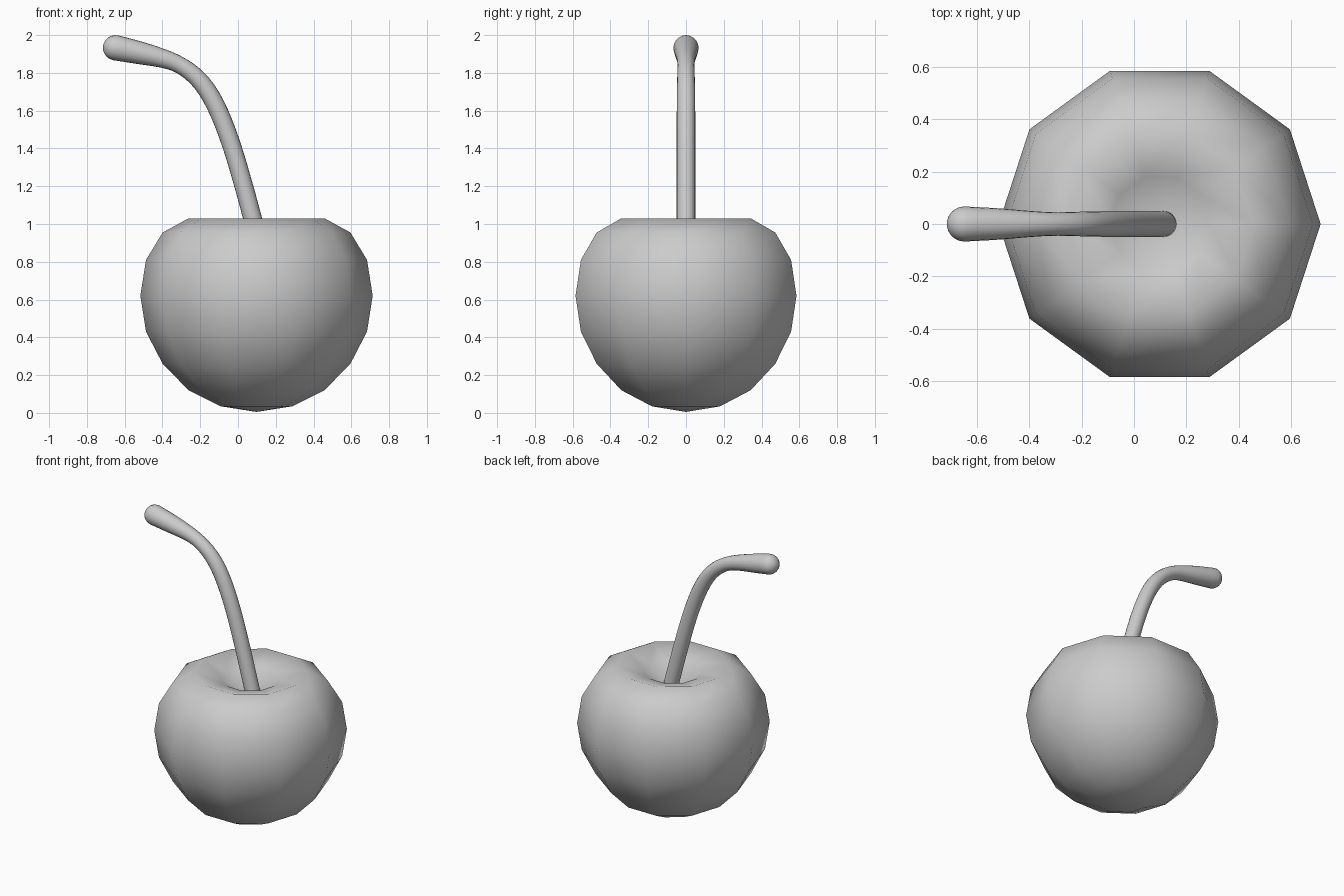
import bpy, bmesh
from math import cos, sin, pi, sqrt
from mathutils import Vector

if "Cube" in bpy.data.objects:
    bpy.data.objects.remove(bpy.data.objects["Cube"])


def skin(name, rings, start, end, location=(0, 0, 0)):
    """Join rings of points into a closed smooth body with a pole at both ends."""
    bm = bmesh.new()
    loops = [[bm.verts.new(p) for p in ring] for ring in rings]
    n = len(loops[0])
    for a, b in zip(loops, loops[1:]):
        for i in range(n):
            j = (i + 1) % n
            bm.faces.new((a[i], a[j], b[j], b[i]))
    for loop, pole in ((loops[0], start), (loops[-1], end)):
        tip = bm.verts.new(pole)
        for i in range(n):
            bm.faces.new((loop[i], loop[(i + 1) % n], tip))
    bmesh.ops.recalc_face_normals(bm, faces=bm.faces)
    for f in bm.faces:
        f.smooth = True
    mesh = bpy.data.meshes.new(name)
    bm.to_mesh(mesh)
    bm.free()
    obj = bpy.data.objects.new(name, mesh)
    obj.location = location
    bpy.context.collection.objects.link(obj)
    return obj


# Fruit: ten-sided lathe with a dimple on top (radius, height)
profile = [(0.19, 0.035), (0.36, 0.12), (0.497, 0.26), (0.585, 0.43), (0.615, 0.62),
           (0.585, 0.81), (0.497, 0.955), (0.36, 1.03), (0.19, 0.98)]
rings = [[(r * cos(2 * pi * i / 10), r * sin(2 * pi * i / 10), z) for i in range(10)]
         for r, z in profile]
skin("fruit", rings, (0, 0, 0.005), (0, 0, 0.86), (0.098, 0, 0))

# Stem: round sweep along a bent path (x, z, radius)
path = [(0.122, 0.86, 0.049), (0.077, 1.03, 0.049), (0.028, 1.21, 0.049),
        (-0.035, 1.42, 0.049), (-0.10, 1.59, 0.049), (-0.165, 1.71, 0.048),
        (-0.235, 1.79, 0.046), (-0.315, 1.845, 0.045), (-0.40, 1.877, 0.050),
        (-0.52, 1.906, 0.060), (-0.648, 1.933, 0.067)]


def spline(points, steps):
    """Catmull-Rom samples through the points."""
    p = [Vector(q) for q in points]
    p = [2 * p[0] - p[1]] + p + [2 * p[-1] - p[-2]]
    out = []
    for a, b, c, d in zip(p, p[1:], p[2:], p[3:]):
        for k in range(steps):
            t = k / steps
            out.append(0.5 * (2 * b + (c - a) * t + (2 * a - 5 * b + 4 * c - d) * t * t
                              + (3 * b - a - 3 * c + d) * t ** 3))
    return out + [p[-2]]


samples = spline(path, 3)
# Rounded tip
tip = samples[-1]
heading = Vector((path[-1][0] - path[-2][0], path[-1][1] - path[-2][1], 0)).normalized()
for s in (0.3, 0.55, 0.75, 0.9, 0.98):
    q = tip + heading * tip.z * s
    q.z = tip.z * sqrt(1 - s * s)
    samples.append(q)

rings = []
for k, s in enumerate(samples):
    d = samples[min(k + 1, len(samples) - 1)] - samples[max(k - 1, 0)]
    side = Vector((-d.y, 0, d.x)).normalized()
    rings.append([Vector((s.x, 0, s.y)) + s.z * (side * cos(a) + Vector((0, sin(a), 0)))
                  for a in (2 * pi * i / 20 for i in range(20))])
end = tip + heading * tip.z
skin("stem", rings, (path[0][0], 0, path[0][1]), (end.x, 0, end.y))
